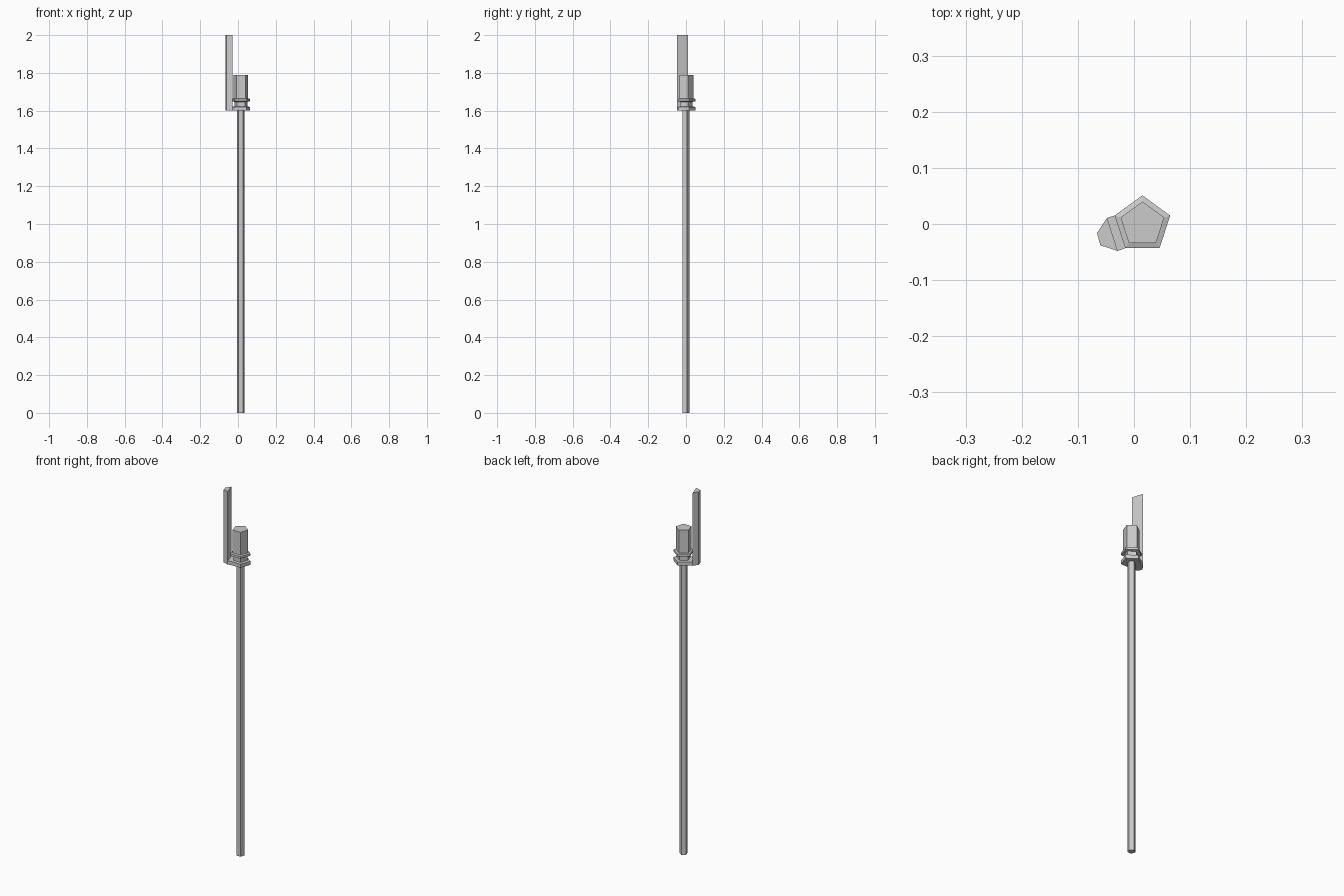
import bpy
import bmesh
from math import sin, cos, tau

if "Cube" in bpy.data.objects:
    bpy.data.objects.remove(bpy.data.objects["Cube"])

CX, CY = 0.015, -0.001  # pole axis


def pentagon(r):
    return [(CX + r * cos(tau / 4 + tau * i / 5), CY + r * sin(tau / 4 + tau * i / 5)) for i in range(5)]


def loft(name, sections):
    """Solid through a stack of (outline, z) cross-sections."""
    bm = bmesh.new()
    rings = [[bm.verts.new((x, y, z)) for x, y in outline] for outline, z in sections]
    for a, b in zip(rings, rings[1:]):
        for i in range(len(a)):
            j = (i + 1) % len(a)
            bm.faces.new((a[i], a[j], b[j], b[i]))
    bm.faces.new(rings[0][::-1])
    bm.faces.new(rings[-1])
    bmesh.ops.recalc_face_normals(bm, faces=bm.faces)
    mesh = bpy.data.meshes.new(name)
    bm.to_mesh(mesh)
    bm.free()
    obj = bpy.data.objects.new(name, mesh)
    bpy.context.collection.objects.link(obj)
    return obj


def turned(name, profile):
    return loft(name, [(pentagon(r), z) for r, z in profile])


# Long five-sided shaft
turned("shaft", [(0.0205, 0.0), (0.0205, 1.60)])

# Head: base collar, neck, upper collar and hammer body in one stack
turned("hammer_head", [
    (0.052, 1.60), (0.052, 1.62), (0.036, 1.622), (0.036, 1.647),
    (0.052, 1.65), (0.052, 1.662), (0.041, 1.665), (0.041, 1.79)])

# Bracket from the left side of the base collar to the blade
inner_back, inner_front = pentagon(0.052)[1:3]
outer_back, outer_front = (-0.048, 0.011), (-0.029, -0.048)
bracket = [inner_back, outer_back, outer_front, inner_front]
loft("blade_bracket", [(bracket, 1.60), (bracket, 1.62)])

# Upright blade
blade = [outer_back, (-0.066, -0.016), (-0.060, -0.038), outer_front]
loft("blade", [(blade, 1.60), (blade, 2.0)])
